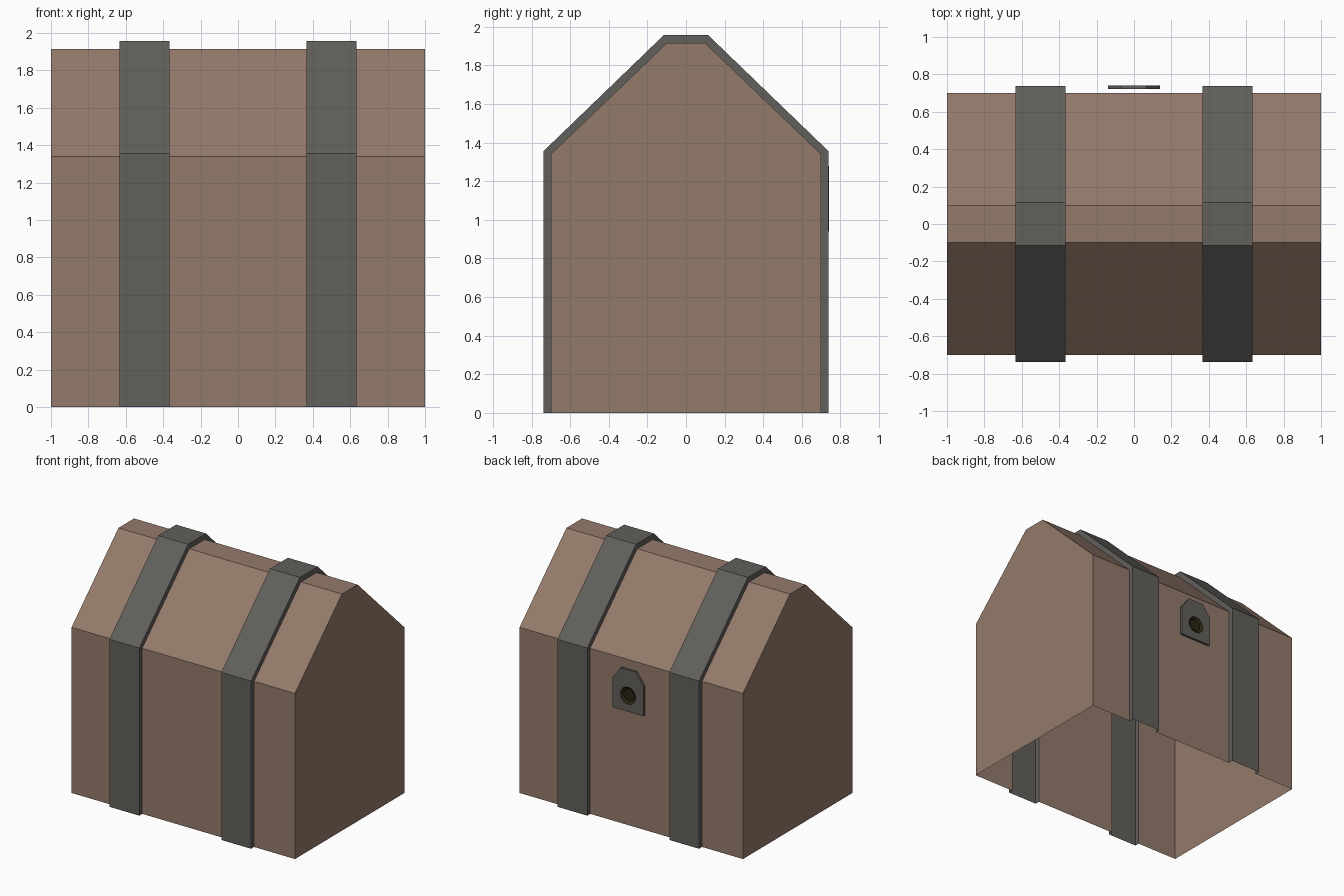
import bpy, bmesh, math

if "Cube" in bpy.data.objects:
    bpy.data.objects.remove(bpy.data.objects["Cube"])


def material(name, rgb):
    m = bpy.data.materials.new(name)
    m.diffuse_color = (*rgb, 1)
    m.use_nodes = True
    m.node_tree.nodes["Principled BSDF"].inputs["Base Color"].default_value = m.diffuse_color
    return m


WOOD = material("brown wood", (0.295, 0.195, 0.147))
METAL = material("grey metal", (0.122, 0.115, 0.104))
DARK = material("dark keyhole", (0.023, 0.018, 0.006))


def finish(bm, name, mats):
    bmesh.ops.remove_doubles(bm, verts=bm.verts, dist=1e-5)
    bmesh.ops.recalc_face_normals(bm, faces=bm.faces)
    me = bpy.data.meshes.new(name)
    bm.to_mesh(me)
    bm.free()
    for m in mats:
        me.materials.append(m)
    ob = bpy.data.objects.new(name, me)
    bpy.context.collection.objects.link(ob)
    return ob


# Cross-sections (y, z) of the wooden body and of the raised bands
half_body = [(-0.70, 0), (-0.70, 1.34), (-0.10, 1.915)]
half_band = [(-0.738, 0), (-0.738, 1.356), (-0.115, 1.957)]


def full(half):
    return half + [(-y, z) for y, z in reversed(half)]


body, band = full(half_body), full(half_band)

# Shell along x: the bands are hollow raised strips, and the bottom is open
IN, OUT = 0.367, 0.634
rings = [(-1, body, 0), (-OUT, body, 1), (-OUT, band, 1), (-IN, band, 1),
         (-IN, body, 0), (IN, body, 1), (IN, band, 1), (OUT, band, 1),
         (OUT, body, 0), (1, body, 0)]
bm = bmesh.new()
loops = [[bm.verts.new((x, y, z)) for y, z in prof] for x, prof, _ in rings]
for i in range(len(rings) - 1):
    for j in range(len(body) - 1):
        f = bm.faces.new((loops[i][j], loops[i + 1][j],
                          loops[i + 1][j + 1], loops[i][j + 1]))
        f.material_index = rings[i][2]
for end in (loops[0], loops[-1]):
    bm.faces.new(end)
finish(bm, "chest_shell", [WOOD, METAL])

# Lock plate on the back, with a round hole through its outer face
Y0, Y1 = 0.723, 0.741
outline = [(-0.14, 0.94), (0.14, 0.94), (0.14, 1.18),
           (0.068, 1.278), (-0.068, 1.278), (-0.14, 1.18)]
HOLE_Z, SIDES = 1.07, 12


def circle(r):
    return [(r * math.cos(math.tau * k / SIDES),
             HOLE_Z + r * math.sin(math.tau * k / SIDES)) for k in range(SIDES)]


def add_loop(bm, pts, y):
    return [bm.verts.new((x, y, z)) for x, z in pts]


def bridge(bm, a, b):
    n = len(a)
    for k in range(n):
        bm.faces.new((a[k], a[(k + 1) % n], b[(k + 1) % n], b[k]))


bm = bmesh.new()
front, back = add_loop(bm, outline, Y1), add_loop(bm, outline, Y0)
hole = add_loop(bm, circle(0.07), Y1)
edges = [bm.edges.new((lp[k], lp[(k + 1) % len(lp)]))
         for lp in (front, hole) for k in range(len(lp))]
bmesh.ops.triangle_fill(bm, edges=edges, use_beauty=True, normal=(0, 1, 0))
bmesh.ops.dissolve_limit(bm, angle_limit=0.01, verts=[], edges=[
    e for e in bm.edges if len(e.link_faces) == 2])
bridge(bm, front, back)
bm.faces.new(back)
finish(bm, "lock_plate", [METAL])

# Keyhole: dark tapered cup set into the plate
bm = bmesh.new()
rim, floor = add_loop(bm, circle(0.07), Y1), add_loop(bm, circle(0.05), Y0 + 0.004)
bridge(bm, rim, floor)
bm.faces.new(floor)
bm.normal_update()
keyhole = finish(bm, "keyhole", [DARK])
if keyhole.data.polygons[-1].normal.y < 0:
    keyhole.data.flip_normals()
